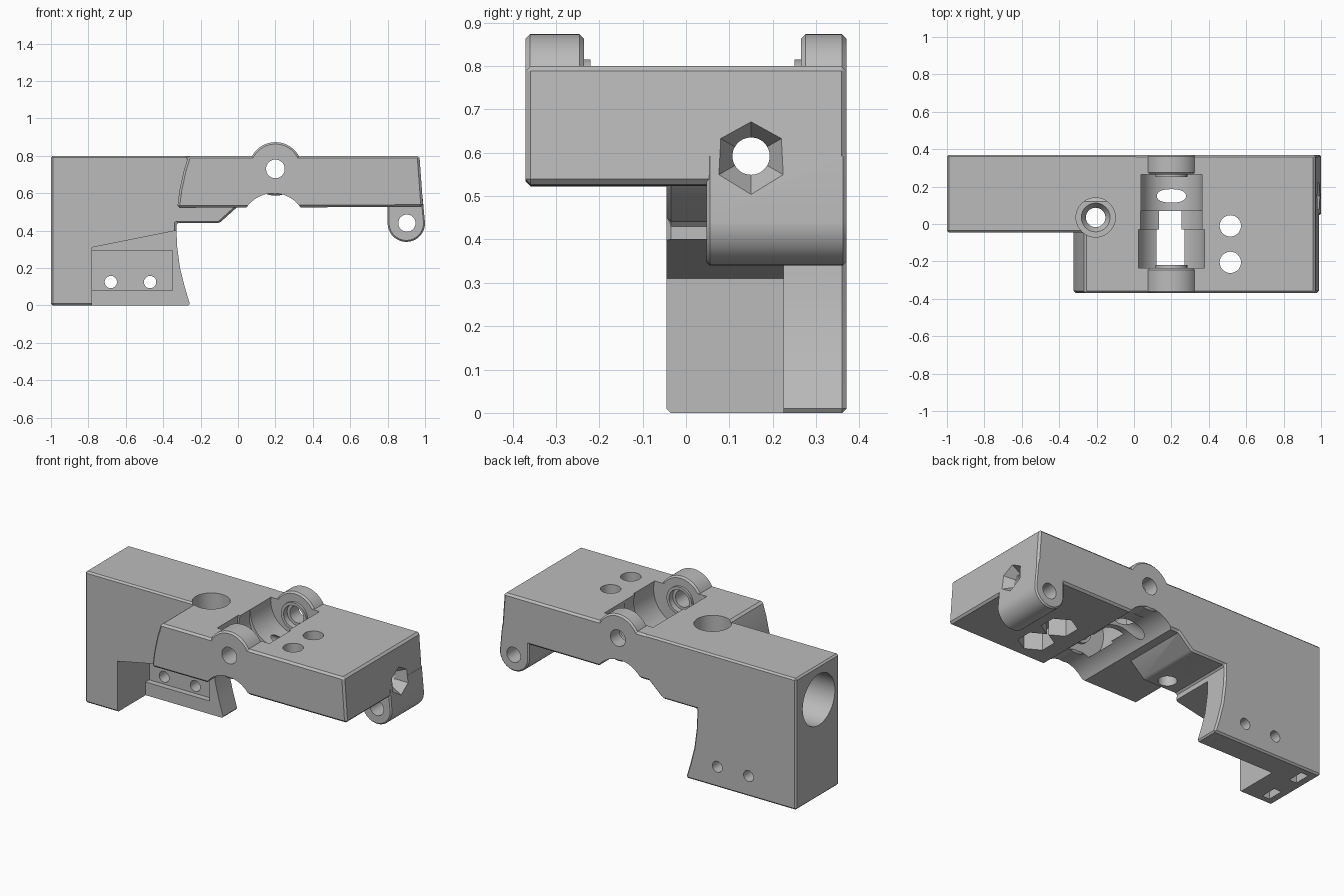
import bpy, bmesh, math
from mathutils import Matrix, Vector

old = bpy.data.objects.get("Cube")
if old:
    bpy.data.objects.remove(old, do_unlink=True)

grey = bpy.data.materials.new("plain_grey")
grey.use_nodes = True
GREY = (0.5, 0.5, 0.5, 1)
grey.diffuse_color = GREY
grey.node_tree.nodes["Principled BSDF"].inputs["Base Color"].default_value = GREY


def finish(name, bm, chamfer=0):
    """Turn a bmesh into an object, with its sharp edges chamfered."""
    bmesh.ops.recalc_face_normals(bm, faces=bm.faces)
    if chamfer:
        sharp = [e for e in bm.edges if e.calc_face_angle(0) > math.radians(35)]
        bmesh.ops.bevel(bm, geom=sharp, offset=chamfer, segments=1,
                        affect='EDGES', clamp_overlap=True)
    mesh = bpy.data.meshes.new(name)
    bm.to_mesh(mesh)
    bm.free()
    mesh.materials.append(grey)
    ob = bpy.data.objects.new(name, mesh)
    bpy.context.collection.objects.link(ob)
    return ob


def prism(name, outline, y0, y1, chamfer=0):
    """Extrude an x-z outline along y."""
    bm = bmesh.new()
    face = bm.faces.new([bm.verts.new((x, y0, z)) for x, z in outline])
    ext = bmesh.ops.extrude_face_region(bm, geom=[face])
    verts = [v for v in ext["geom"] if isinstance(v, bmesh.types.BMVert)]
    bmesh.ops.translate(bm, verts=verts, vec=(0, y1 - y0, 0))
    return finish(name, bm, chamfer)


def box(name, x0, x1, y0, y1, z0, z1):
    return prism(name, [(x0, z0), (x1, z0), (x1, z1), (x0, z1)], y0, y1)


def rod(name, start, end, r, r2=None, sides=48, chamfer=0):
    """Cylinder or cone between two points."""
    a, b = Vector(start), Vector(end)
    d = b - a
    bm = bmesh.new()
    turn = d.to_track_quat('Z', 'Y').to_matrix().to_4x4()
    bmesh.ops.create_cone(bm, cap_ends=True, segments=sides, radius1=r,
                          radius2=r if r2 is None else r2, depth=d.length,
                          matrix=Matrix.Translation((a + b) / 2) @ turn)
    return finish(name, bm, chamfer)


def combine(target, tool, how):
    mod = target.modifiers.new(how, 'BOOLEAN')
    mod.operation, mod.solver, mod.object = how, 'EXACT', tool
    bpy.context.view_layer.objects.active = target
    bpy.ops.object.modifier_apply(modifier=mod.name)
    bpy.data.objects.remove(tool, do_unlink=True)


# grip end, with curved inner edge and sloped step
body = prism("clamp_body", [
    (-1, 0), (-.255, 0), (-.285, .1), (-.31, .2), (-.326, .32), (-.33, .44),
    (-.1, .44), (0, .53), (.02, .53), (.02, .8), (-1, .8)], -.045, .37, .012)


def add(part):
    combine(body, part, 'UNION')


def cut(part):
    combine(body, part, 'DIFFERENCE')


# wide beam
add(prism("wide_beam", [
    (-.325, .522), (.99, .527), (.97, .8), (-.265, .8), (-.29, .72),
    (-.312, .62)], -.37, .37, .012))

# rounded lug below the beam end
LX, LZ, LR = .9, .44, .1
lug = [(LX + LR * math.cos(t), LZ + LR * math.sin(t))
       for t in (math.pi * (1 + i / 24) for i in range(25))]
add(prism("end_lug", lug + [(.985, .6), (.8, .6)], .047, .37, .008))

# recess in the grip, with a deeper pocket behind it
cut(prism("grip_recess", [(-.78, -.1), (-.2, -.1), (-.2, .426), (-.78, .31)],
          -.1, .225))
cut(box("grip_pocket", -.78, -.35, .2, .26, .08, .295))
for x in (-.68, -.47):
    cut(rod("grip_hole", (x, .2, .125), (x, .45, .125), .033, sides=32))

# slots under the grip
for y in (.05, .275):
    cut(box("base_slot", -.95, -.9, y - .05, y + .05, -.05, .06))

# saddle trough across the beam and arched notch beneath it
HX, HZ = .2, .73
for y0, y1, z, r in ((-.235, -.03, .75, .183), (-.04, .07, .75, .172),
                     (.06, .265, .78, .165)):
    cut(rod("saddle_trough", (HX, y0, z), (HX, y1, z), r))
cut(rod("arched_notch", (HX - .01, -.5, .425), (HX - .01, .5, .425), .175, sides=96))

# hinge knuckles with inner bosses
for y, s in ((-.37, 1), (.37, -1)):
    depth = .135 if s > 0 else .105
    inner = y + s * depth
    add(rod("knuckle", (HX, y, HZ), (HX, inner, HZ), .143, sides=64, chamfer=.01))
    add(rod("knuckle_boss", (HX, inner - s * .03, HZ), (HX, inner + s * .015, HZ), .085))
    cut(rod("boss_sink", (HX, inner - s * .02, HZ), (HX, inner + s * .05, HZ), .068))
cut(rod("pin_hole", (HX, -.5, HZ), (HX, .5, HZ), .05))
cut(rod("lug_hole", (LX + .003, -.1, LZ), (LX + .003, .5, LZ), .046))

# round cup sunk in the top, with a screw hole down through its floor
CX, CY = -.205, .035
cut(rod("cup", (CX, CY, .56), (CX, CY, .95), .105))
cut(rod("cup_taper", (CX, CY, .52), (CX, CY, .565), .052, .08))
cut(rod("cup_screw_hole", (CX, CY, .3), (CX, CY, .6), .052))

# long bore: wide at the grip, narrow in the beam, flared hex at the end
BY, BZ = .15, .592
cut(rod("wide_bore", (-1.1, BY, BZ), (-.4, BY, BZ), .155, sides=64))
cut(rod("narrow_bore", (-.5, BY, BZ), (.95, BY, BZ), .043))
cut(rod("hex_flare", (.92, BY, BZ), (1.0, BY, BZ), .042, .092, sides=6))

# bolt holes with hex nut pockets underneath
for y in (-.01, -.205):
    cut(rod("bolt_hole", (.515, y, .4), (.515, y, .95), .057, sides=32))
    cut(rod("nut_pocket", (.515, y, .4), (.515, y, .64), .1, sides=6))

# smooth curves, sharp edges
bpy.ops.object.select_all(action='DESELECT')
body.select_set(True)
bpy.context.view_layer.objects.active = body
bpy.ops.object.shade_smooth_by_angle(angle=math.radians(25))
